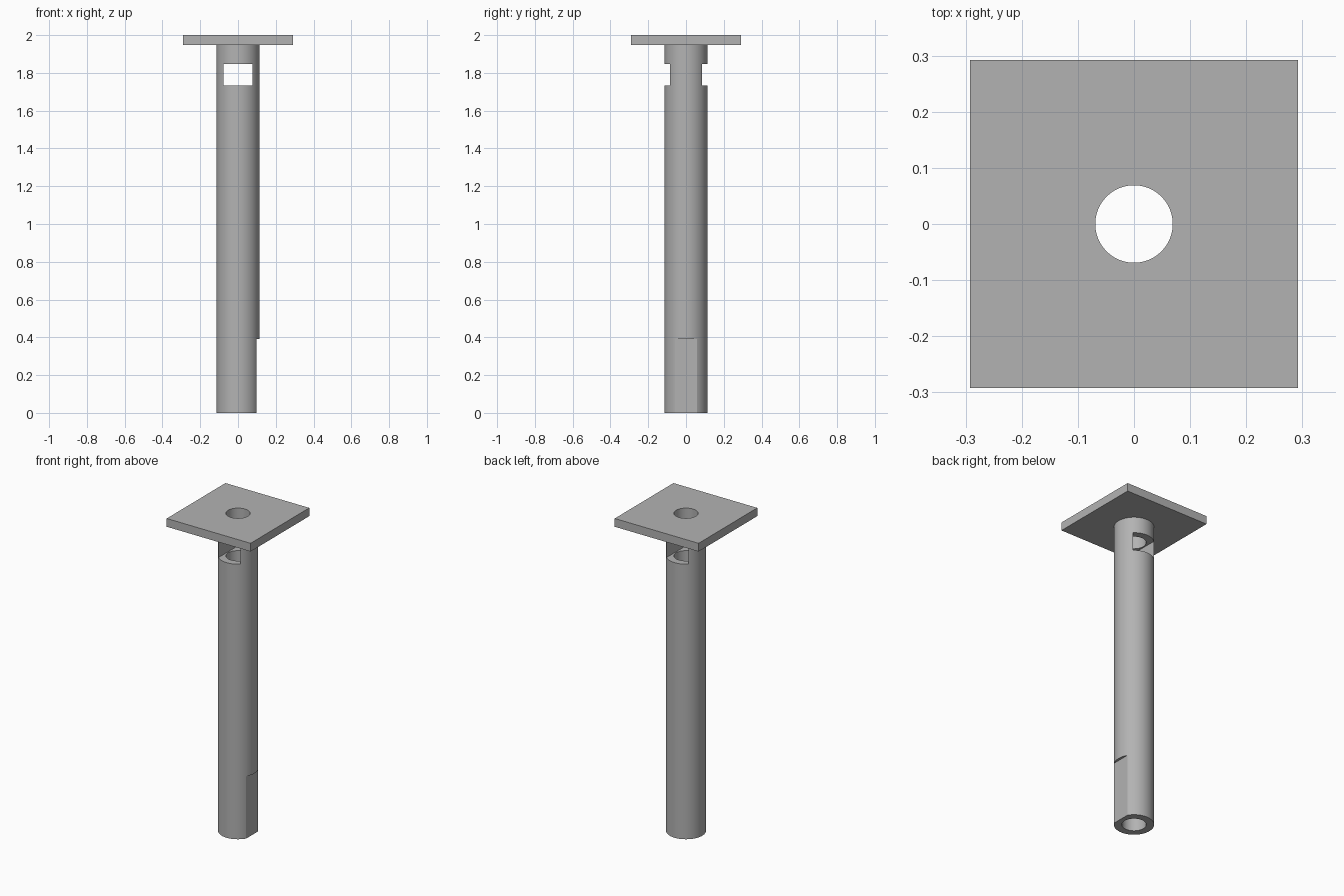
import bpy
import math

if "Cube" in bpy.data.objects:
    bpy.data.objects.remove(bpy.data.objects["Cube"], do_unlink=True)

OUTER, BORE, HEIGHT = 0.114, 0.069, 2.0
PLATE_HALF, PLATE_BOTTOM = 0.292, 1.948

steel = bpy.data.materials.new("grey steel")
steel.use_nodes = True
grey = (0.45, 0.45, 0.45, 1)
steel.diffuse_color = grey
steel.node_tree.nodes["Principled BSDF"].inputs["Base Color"].default_value = grey


def box(name, low, high):
    centre = [(a + b) / 2 for a, b in zip(low, high)]
    bpy.ops.mesh.primitive_cube_add(size=1, location=centre)
    ob = bpy.context.object
    ob.name = name
    ob.scale = [b - a for a, b in zip(low, high)]
    bpy.ops.object.transform_apply(location=True, rotation=False, scale=True)
    ob.data.materials.append(steel)
    return ob


def cylinder(name, radius, bottom, top):
    bpy.ops.mesh.primitive_cylinder_add(vertices=96, radius=radius, depth=top - bottom,
                                        location=(0, 0, (bottom + top) / 2))
    ob = bpy.context.object
    ob.name = name
    bpy.ops.object.transform_apply(location=True, rotation=False, scale=False)
    ob.data.materials.append(steel)
    return ob


def finish(ob, cutters):
    """Cut the part, apply the cuts and keep the edges sharp."""
    bpy.ops.object.select_all(action='DESELECT')
    ob.select_set(True)
    bpy.context.view_layer.objects.active = ob
    for cutter in cutters:
        mod = ob.modifiers.new("cut", 'BOOLEAN')
        mod.operation = 'DIFFERENCE'
        mod.solver = 'EXACT'
        mod.object = cutter
        bpy.ops.object.modifier_apply(modifier=mod.name)
    bpy.ops.object.shade_smooth_by_angle(angle=math.radians(20))


# Cutters: central bore, cross window and the flat at the foot
bore = cylinder("bore_cutter", BORE, -0.1, HEIGHT + 0.1)
window = box("window_cutter", (-0.077, -0.2, 1.732), (0.077, 0.2, 1.847))
flat = box("flat_cutter", (0.098, -0.2, -0.1), (0.2, 0.2, 0.392))

# Hollow post
post = cylinder("post", OUTER, 0, PLATE_BOTTOM)
finish(post, [bore, window, flat])

# Square top plate
plate = box("top_plate", (-PLATE_HALF, -PLATE_HALF, PLATE_BOTTOM),
            (PLATE_HALF, PLATE_HALF, HEIGHT))
finish(plate, [bore])

for cutter in (bore, window, flat):
    bpy.data.objects.remove(cutter, do_unlink=True)
